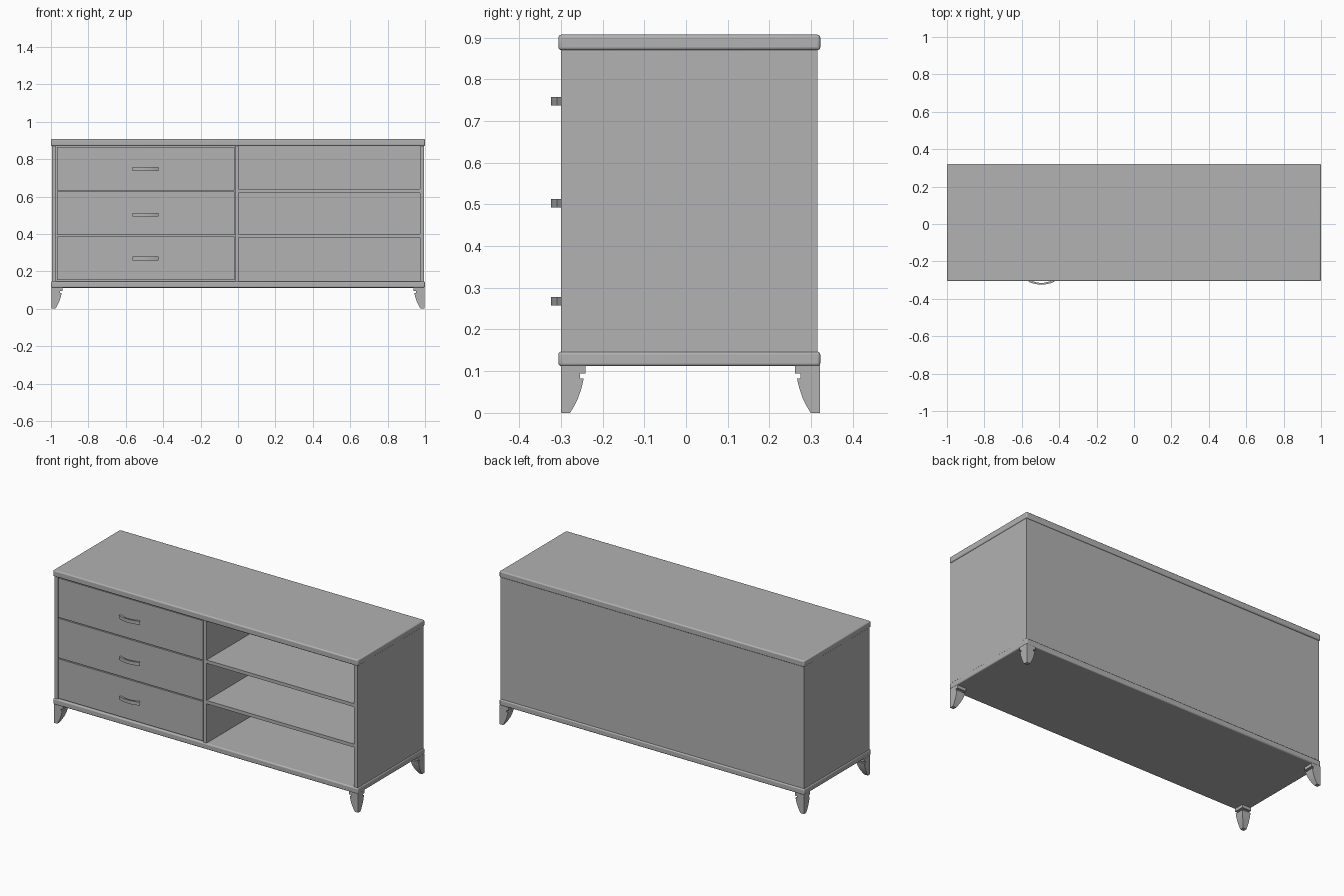
import bpy
import bmesh
import math

old = bpy.data.objects.get("Cube")
if old:
    bpy.data.objects.remove(old, do_unlink=True)

GREY = (0.445, 0.445, 0.445, 1.0)
mat = bpy.data.materials.new("plain_grey")
mat.use_nodes = True
mat.diffuse_color = GREY
mat.node_tree.nodes["Principled BSDF"].inputs["Base Color"].default_value = GREY


def finish(name, bm):
    bmesh.ops.recalc_face_normals(bm, faces=bm.faces)
    mesh = bpy.data.meshes.new(name)
    bm.to_mesh(mesh)
    bm.free()
    mesh.materials.append(mat)
    ob = bpy.data.objects.new(name, mesh)
    bpy.context.collection.objects.link(ob)
    return ob


def box(name, x, y, z, bevel=0.0, segments=3):
    """Box between the given (low, high) ranges, with optional rounded edges."""
    bm = bmesh.new()
    bmesh.ops.create_cube(bm, size=1)
    for v in bm.verts:
        v.co = [r[0] if c < 0 else r[1] for c, r in zip(v.co, (x, y, z))]
    ob = finish(name, bm)
    if bevel:
        mod = ob.modifiers.new("rounded_edges", "BEVEL")
        mod.width = bevel
        mod.segments = segments
        smooth(ob)
    return ob


def smooth(ob):
    bpy.ops.object.select_all(action="DESELECT")
    ob.select_set(True)
    bpy.context.view_layer.objects.active = ob
    bpy.ops.object.shade_smooth_by_angle(angle=math.radians(35))


FRONT, BACK = -0.30, 0.315
LOW, HIGH = 0.146, 0.872
SLAB_Y = (-0.306, 0.322)

# Top and base slabs
box("top_slab", (-1, 1), SLAB_Y, (0.87, 0.907), 0.007)
box("base_slab", (-1, 1), SLAB_Y, (0.112, 0.147), 0.007)

# Carcass panels
box("right_side_panel", (-0.995, -0.972), (FRONT, BACK), (LOW, HIGH))
box("left_side_panel", (0.972, 0.995), (FRONT, BACK), (LOW, HIGH))
box("divider", (-0.016, 0.004), (FRONT, BACK - 0.01), (LOW, HIGH))
box("back_panel", (-0.98, 0.98), (BACK - 0.012, BACK), (LOW, HIGH))

# Open shelves
for name, z in (("lower_shelf", 0.39), ("upper_shelf", 0.63)):
    box(name, (0.002, 0.974), (FRONT, BACK - 0.01), (z - 0.01, z + 0.01))


def handle(name, x, z):
    """Bowed strip handle whose ends meet the drawer front."""
    bm = bmesh.new()
    half, steps = 0.069, 12
    outer, inner = [], []
    for i in range(steps + 1):
        t = -1 + 2 * i / steps
        bow = 1 - t * t
        outer.append((x + half * t, FRONT - 0.009 - 0.015 * bow))
        inner.append((x + half * t * 0.88, FRONT + 0.001 - 0.016 * bow))
    outline = outer + inner[::-1]
    face = bm.faces.new([bm.verts.new((px, py, z - 0.01)) for px, py in outline])
    ext = bmesh.ops.extrude_face_region(bm, geom=[face])
    for v in ext["geom"]:
        if isinstance(v, bmesh.types.BMVert):
            v.co.z += 0.02
    smooth(finish(name, bm))


# Drawers with handles
drawers = (("bottom", 0.153, 0.387, 0.268),
           ("middle", 0.393, 0.627, 0.503),
           ("top", 0.633, 0.866, 0.747))
for name, z0, z1, grip in drawers:
    box(name + "_drawer", (-0.968, -0.02), (FRONT, BACK - 0.04), (z0, z1))
    handle(name + "_handle", -0.495, grip)


def leg(name, sx, sy, corner_y):
    """Square leg, straight on the outer corner and curved on the inside."""
    bm = bmesh.new()
    # (height, width) from foot to top block
    profile = [(0, 0.022), (0.015, 0.031), (0.035, 0.041), (0.058, 0.049),
               (0.083, 0.055), (0.083, 0.046), (0.094, 0.046),
               (0.094, 0.059), (0.114, 0.059)]
    rings = []
    for z, w in profile:
        corners = ((0, 0), (w, 0), (w, w), (0, w))
        rings.append([bm.verts.new((sx * (0.998 - a), corner_y - sy * b, z))
                      for a, b in corners])
    for r0, r1 in zip(rings, rings[1:]):
        for i in range(4):
            j = (i + 1) % 4
            bm.faces.new((r0[i], r0[j], r1[j], r1[i]))
    bm.faces.new(rings[0])
    bm.faces.new(rings[-1])
    smooth(finish(name, bm))


# Legs at the four corners
for side, sx in (("right", -1), ("left", 1)):
    leg("front_" + side + "_leg", sx, -1, -0.30)
    leg("back_" + side + "_leg", sx, 1, 0.321)
